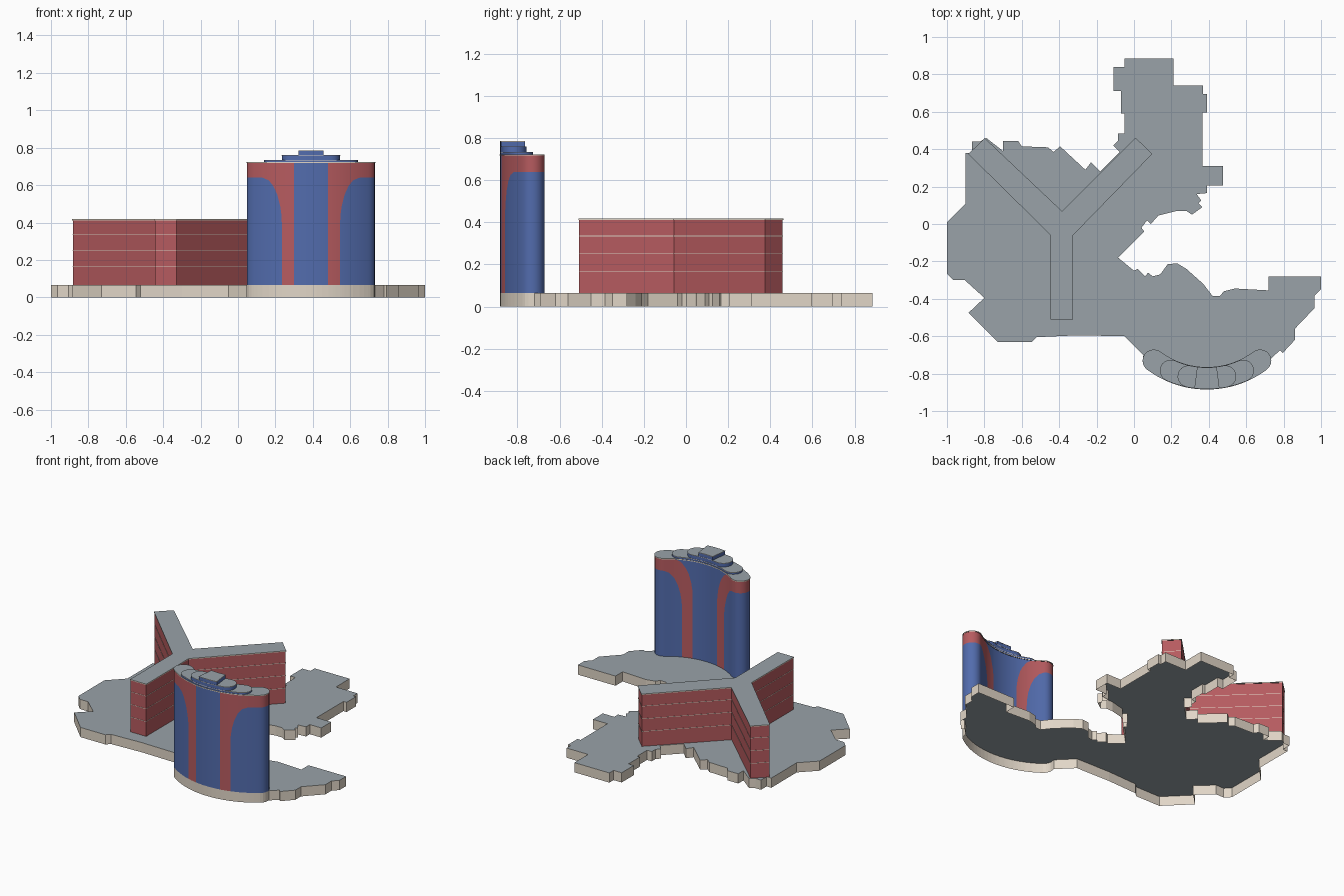
import bpy, bmesh
from math import sin, cos, asin, sqrt, pi
from mathutils import Vector

if "Cube" in bpy.data.objects:
    bpy.data.objects.remove(bpy.data.objects["Cube"])


def material(name, rgb):
    m = bpy.data.materials.new(name)
    m.diffuse_color = (*rgb, 1)
    m.use_nodes = True
    m.node_tree.nodes["Principled BSDF"].inputs["Base Color"].default_value = m.diffuse_color
    return m


RED = material("red_brick", (0.47, 0.105, 0.115))
BLUE = material("blue_glass", (0.085, 0.15, 0.42))
BEIGE = material("beige_stone", (0.75, 0.67, 0.57))
SLATE = material("grey_roof", (0.32, 0.365, 0.395))


def finish(bm, name, mats, smooth=False):
    bmesh.ops.recalc_face_normals(bm, faces=bm.faces)
    me = bpy.data.meshes.new(name)
    bm.to_mesh(me)
    bm.free()
    for m in mats:
        me.materials.append(m)
    ob = bpy.data.objects.new(name, me)
    bpy.context.collection.objects.link(ob)
    if smooth:
        bpy.ops.object.select_all(action='DESELECT')
        ob.select_set(True)
        bpy.context.view_layer.objects.active = ob
        bpy.ops.object.shade_smooth_by_angle(angle=0.6)
    return ob


def prism(name, pts, z0, z1, side, cap=SLATE, smooth=False):
    """Outline raised from z0 to z1, roofed on top and open underneath."""
    bm = bmesh.new()
    lo = [bm.verts.new((x, y, z0)) for x, y in pts]
    hi = [bm.verts.new((x, y, z1)) for x, y in pts]
    bm.faces.new(hi).material_index = 1
    for i in range(len(pts)):
        j = (i + 1) % len(pts)
        bm.faces.new((lo[i], lo[j], hi[j], hi[i]))
    return finish(bm, name, (side, cap), smooth)


# Curved tower plan: thick arc with rounded or flat ends
CX, CY, R, W = 0.39, -0.350, 0.475, 0.058
HALF = asin(0.284 / R)
STOPS = (0.03, 0.06, 0.09, 0.093, 0.10, 0.115, 0.13, 0.155, 0.158, 0.165, 0.18,
         0.20, 0.225, 0.26, 0.285, 0.305)


def arc_plan(half, grow=0.0, rounded=True):
    w = W + grow

    def arc(r):
        a = [asin(d / r) for d in STOPS if d < r * sin(half) - 0.004] + [half]
        a = [-t for t in reversed(a)] + [0] + a
        return [(CX + r * sin(t), CY - r * cos(t)) for t in a]

    def cap(s):
        ex, ey = CX + s * R * sin(half), CY - R * cos(half)
        out = []
        for k in range(1, 10):
            t = pi * k / 10
            u, v = w * cos(t), w * sin(t)
            # u points radially outward, v along the arc past its end
            out.append((ex + s * (u * sin(half) + v * cos(half)),
                        ey - u * cos(half) + v * sin(half)))
        return out
    right, left = (cap(1), cap(-1)[::-1]) if rounded else ([], [])
    return arc(R + w) + right + arc(R - w)[::-1] + left


# Site podium
east = [(-.05, .885), (.21, .885), (.21, .74), (.37, .74), (.37, .695), (.39, .695),
        (.39, .595), (.367, .595), (.367, .31), (.475, .31), (.475, .205), (.39, .205),
        (.39, .165), (.335, .16), (.36, .125), (.345, .11), (.365, .09), (.31, .05),
        (.28, .07), (.23, .07), (.13, .045), (.09, 0), (.07, .02), (.04, -.02),
        (.055, -.04), (-.085, -.18), (0, -.25), (.02, -.24), (.06, -.28), (.075, -.26),
        (.10, -.28), (.14, -.27), (.18, -.215), (.23, -.21), (.28, -.24), (.37, -.32),
        (.42, -.385), (.46, -.385), (.48, -.36), (.54, -.345), (.72, -.355), (.72, -.28),
        (1, -.28), (1, -.35), (.965, -.385), (.965, -.45), (.86, -.56), (.86, -.62),
        (.795, -.69), (.78, -.675), (.733, -.72)]
west = [(.03, -.68), (-.05, -.60), (-.30, -.595), (-.52, -.605), (-.545, -.63),
        (-.73, -.63), (-.885, -.475), (-.80, -.395), (-.905, -.30), (-.965, -.30),
        (-1, -.265), (-1, .01), (-.9, .11), (-.9, .38), (-.865, .38), (-.865, .44),
        (-.825, .44), (-.79, .46), (-.70, .39), (-.70, .445), (-.62, .445), (-.60, .415),
        (-.46, .41), (-.43, .385), (-.395, .415), (-.26, .29), (-.23, .33), (-.18, .28),
        (-.075, .385), (-.11, .42), (-.085, .445), (-.085, .485), (-.05, .485),
        (-.05, .59), (-.07, .59), (-.07, .71), (-.11, .71), (-.11, .84), (-.05, .84)]
front = sorted([p for p in arc_plan(HALF)
                if p[1] < -0.735 and sqrt((p[0] - CX)**2 + (p[1] - CY)**2) > R + 0.02],
               reverse=True)
BASE = 0.065
prism("site_podium", east + front + [(.046, -.735), (.05, -.70)] + west, 0, BASE, BEIGE)


# Three-winged block
Y_PLAN = [(-.443, -.507), (-.328, -.507), (-.328, -.058), (.093, .374), (.008, .458),
          (-.385, .065), (-.798, .455), (-.882, .374), (-.443, -.058)]


def grow_outline(pts, g):
    out = []
    for i, p in enumerate(pts):
        p, a, b = Vector(p), Vector(pts[i - 1]), Vector(pts[(i + 1) % len(pts)])
        d1, d2 = (p - a).normalized(), (b - p).normalized()
        n1, n2 = Vector((d1.y, -d1.x)), Vector((d2.y, -d2.x))
        out.append(tuple(p + (n1 + n2) * g / (1 + n1.dot(n2))))
    return out


prism("wing_block", Y_PLAN, BASE, 0.412, RED)
prism("wing_roof", grow_outline(Y_PLAN, 0.003), 0.412, 0.418, BEIGE)
for i, z in enumerate((0.165, 0.25, 0.335)):
    prism(f"wing_floor_band_{i + 1}", grow_outline(Y_PLAN, 0.0015),
          z - 0.0015, z + 0.0015, BEIGE, BEIGE)


# Tower walls: blue glass with flared red stripes
TOP = 0.717


def ellipse_rise(d, d0, d1, z0, z1):
    t = min(max((d - d0) / (d1 - d0), 0), 1)
    return z0 + (z1 - z0) * sqrt(1 - (1 - t) ** 2)


def levels(x, y):
    d = abs(x - CX)
    back = sqrt((x - CX) ** 2 + (y - CY) ** 2) < R - 0.02
    outer = ellipse_rise(d, 0.155, 0.26, 0.38, 0.64)
    inner = ellipse_rise(d, 0.09, 0.20, 0.47, TOP) if back else TOP
    return BASE, outer, inner, TOP


plan = arc_plan(HALF)
bm = bmesh.new()
cols = [[bm.verts.new((x, y, z)) for z in levels(x, y)] for x, y in plan]
for i, (x, y) in enumerate(plan):
    j = (i + 1) % len(plan)
    d = abs((x + plan[j][0]) / 2 - CX)
    colours = (0, 0, 0) if d < 0.09 else (1, 1, 0) if d < 0.155 else (0, 1, 0)
    for k in range(3):
        f = bm.faces.new((cols[i][k], cols[j][k], cols[j][k + 1], cols[i][k + 1]))
        f.material_index = colours[k]
bmesh.ops.remove_doubles(bm, verts=bm.verts, dist=1e-5)
finish(bm, "tower_walls", (BLUE, RED), True)
prism("tower_roof", arc_plan(HALF, 0.002), TOP, 0.723, BEIGE, smooth=True)

# Stepped roof tiers
for i, (half, rounded) in enumerate(((0.42, True), (0.21, True), (0.126, False))):
    z = (0.723, 0.735, 0.76)[i]
    top = (0.735, 0.76, 0.785)[i]
    prism(f"roof_tier_{i + 1}", arc_plan(half, -0.001, rounded), z, top - 0.003, BLUE, smooth=True)
    prism(f"roof_tier_cap_{i + 1}", arc_plan(half, 0.0, rounded), top - 0.003, top, BEIGE, smooth=True)
